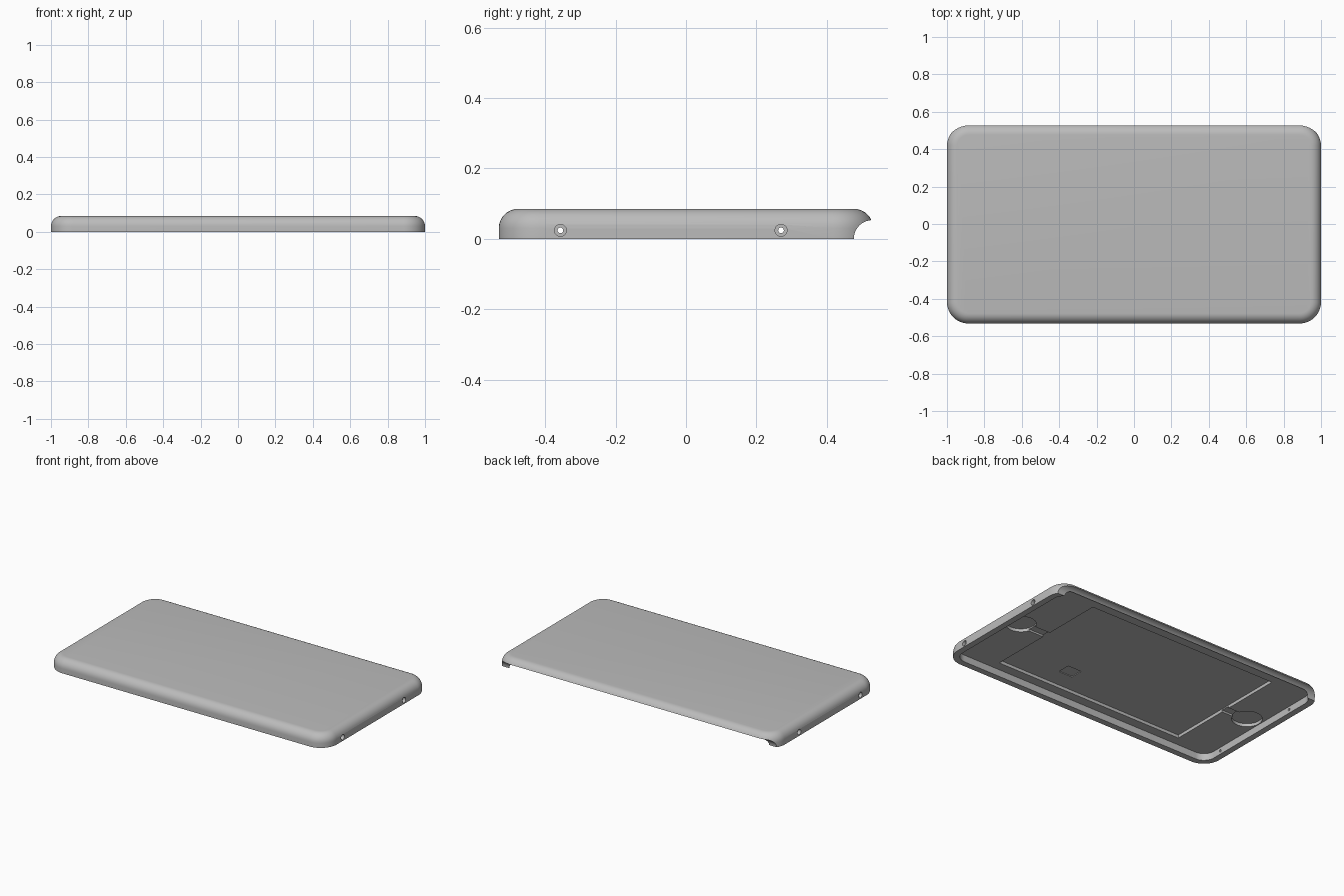
import bpy, bmesh, math
from mathutils import Matrix

old = bpy.data.objects.get("Cube")
if old:
    bpy.data.objects.remove(old, do_unlink=True)

grey = bpy.data.materials.new("light_grey")
grey.use_nodes = True
colour = (0.5, 0.5, 0.5, 1)
grey.diffuse_color = colour
grey.node_tree.nodes["Principled BSDF"].inputs["Base Color"].default_value = colour

HALF_X, HALF_Y, HEIGHT = 1.0, 0.532, 0.085
CORNER, FILLET, WALL = 0.115, 0.055, 0.04
FLOOR, POCKET = 0.045, 0.065


def finish(bm, name):
    bmesh.ops.recalc_face_normals(bm, faces=bm.faces[:])
    mesh = bpy.data.meshes.new(name)
    bm.to_mesh(mesh)
    bm.free()
    mesh.materials.append(grey)
    obj = bpy.data.objects.new(name, mesh)
    bpy.context.collection.objects.link(obj)
    return obj


def rounded_loop(bm, hx, hy, radius, z, steps=12):
    verts = []
    for quarter, (sx, sy) in enumerate(((1, 1), (-1, 1), (-1, -1), (1, -1))):
        for i in range(steps + 1):
            a = (quarter + i / steps) * math.pi / 2
            verts.append(bm.verts.new((sx * (hx - radius) + radius * math.cos(a),
                                       sy * (hy - radius) + radius * math.sin(a), z)))
    return verts


def rounded_slab(name, sections):
    """Stack rounded rectangles given as (half x, half y, radius, z)."""
    bm = bmesh.new()
    loops = [rounded_loop(bm, *s) for s in sections]
    for low, high in zip(loops, loops[1:]):
        for i in range(len(low)):
            j = (i + 1) % len(low)
            bm.faces.new((low[i], low[j], high[j], high[i]))
    bm.faces.new(loops[0])
    bm.faces.new(loops[-1])
    return finish(bm, name)


def box(name, x0, x1, y0, y1, top):
    bm = bmesh.new()
    bmesh.ops.create_cube(bm, size=1)
    bottom = -0.05
    bmesh.ops.scale(bm, verts=bm.verts, vec=(x1 - x0, y1 - y0, top - bottom))
    bmesh.ops.translate(bm, verts=bm.verts,
                        vec=((x0 + x1) / 2, (y0 + y1) / 2, (top + bottom) / 2))
    return finish(bm, name)


def cylinder(name, centre, radius, length, along_x=False, sides=48):
    bm = bmesh.new()
    turn = Matrix.Rotation(math.pi / 2, 4, 'Y') if along_x else Matrix()
    bmesh.ops.create_cone(bm, cap_ends=True, segments=sides, radius1=radius,
                          radius2=radius, depth=length,
                          matrix=Matrix.Translation(centre) @ turn)
    return finish(bm, name)


# Outer body with a rounded top edge
sections = [(HALF_X, HALF_Y, CORNER, 0)]
for i in range(9):
    a = i / 8 * math.pi / 2
    inset = FILLET * (1 - math.cos(a))
    sections.append((HALF_X - inset, HALF_Y - inset, CORNER - inset,
                     HEIGHT - FILLET + FILLET * math.sin(a)))
cover = rounded_slab("cover_shell", sections)

# Hollow underside and panel pocket
inner = (HALF_X - WALL, HALF_Y - WALL, CORNER - WALL)
cutters = [
    rounded_slab("cavity_cutter", [(*inner, -0.05), (*inner, FLOOR)]),
    box("panel_cutter", -0.70, 0.67, -0.43, 0.423, POCKET),
    box("square_recess_cutter", 0.215, 0.315, -0.31, -0.225, POCKET + 0.005),
]

# Round pockets with channels leading to the panel
for side, edge in ((1, 0.66), (-1, 0.69)):
    centre_x = side * 0.865
    cutters.append(cylinder("round_pocket_cutter", (centre_x, 0, POCKET - 0.05), 0.09, 0.1))
    x0, x1 = sorted((side * edge, centre_x))
    cutters.append(box("channel_cutter", x0, x1, -0.03, 0.03, POCKET - 0.008))

# Concave scoop along the back edge
cutters.append(cylinder("back_scoop_cutter", (0, HALF_Y - 0.002, 0), 0.053, 2.4, True, 64))

# Counterbored screw holes in both end walls
for side in (1, -1):
    for y in (-0.357, 0.27):
        cutters.append(cylinder("screw_hole_cutter", (side, y, 0.024), 0.008, 0.2, True, 20))
        cutters.append(cylinder("counterbore_cutter", (side, y, 0.024), 0.017, 0.04, True, 28))

bpy.context.view_layer.objects.active = cover
for cutter in cutters:
    cutter.hide_render = True
    mod = cover.modifiers.new(cutter.name, 'BOOLEAN')
    mod.operation = 'DIFFERENCE'
    mod.solver = 'EXACT'
    mod.object = cutter
    bpy.ops.object.modifier_apply(modifier=mod.name)
    bpy.data.objects.remove(cutter, do_unlink=True)

# Smooth the curved edges
for obj in bpy.context.selected_objects:
    obj.select_set(False)
cover.select_set(True)
bpy.ops.object.shade_smooth_by_angle(angle=math.radians(30))
